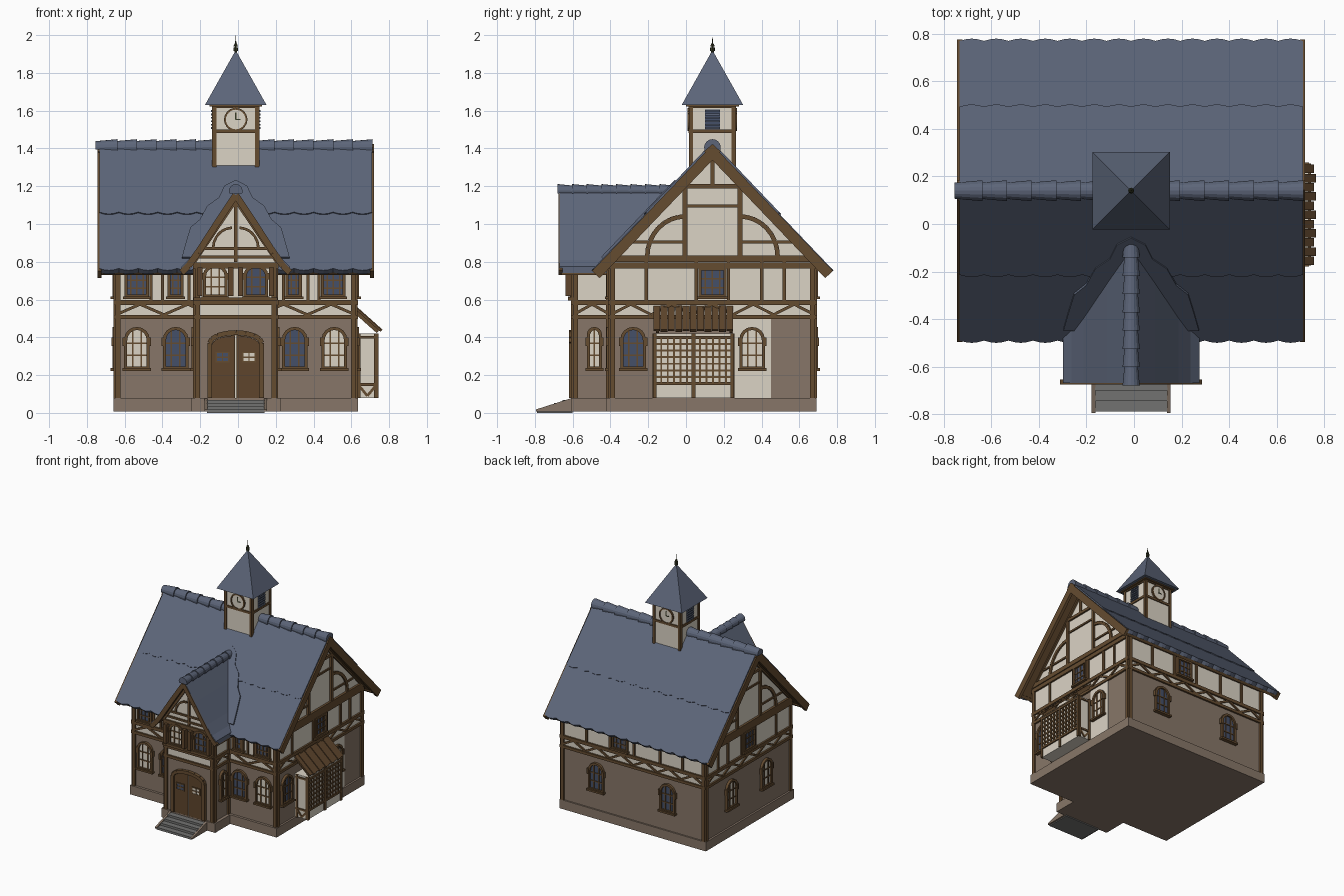
import bpy, bmesh, math
from mathutils import Vector, Matrix

if "Cube" in bpy.data.objects:
    bpy.data.objects.remove(bpy.data.objects["Cube"])

COL = {"slate": (.107, .130, .190), "stone": (.245, .183, .138), "plaster": (.71, .655, .56),
       "timber": (.130, .072, .030), "door_wood": (.112, .060, .025), "glass": (.060, .080, .140),
       "step_grey": (.17, .17, .165), "iron": (.04, .045, .02)}
MATS = {}
for k, c in COL.items():
    MATS[k] = bpy.data.materials.new(k.replace("_", " "))
    MATS[k].diffuse_color = (*c, 1)
C = -0.012          # centre line of the house
parts = {}          # (name, material) -> bmesh


def part(name, mat):
    return parts.setdefault((name, mat), bmesh.new())


def frame(o, u, v, n=None):
    u, v = Vector(u).normalized(), Vector(v).normalized()
    n = Vector(n) if n else u.cross(v)
    m = Matrix((u, v, n)).transposed().to_4x4()
    m.translation = Vector(o)
    return m


def poly(name, mat, M, pts, d0, d1):
    """Flat outline in a frame, extruded from depth d0 to d1."""
    bm = part(name, mat)
    a = [bm.verts.new(M @ Vector((p[0], p[1], d0))) for p in pts]
    b = [bm.verts.new(M @ Vector((p[0], p[1], d1))) for p in pts]
    bm.faces.new(a)
    bm.faces.new(b)
    for i in range(len(a)):
        j = (i + 1) % len(a)
        bm.faces.new((a[i], a[j], b[j], b[i]))


def rect(name, mat, M, u0, u1, v0, v1, d0, d1):
    poly(name, mat, M, [(u0, v0), (u1, v0), (u1, v1), (u0, v1)], d0, d1)


def bar(name, mat, M, a, b, w, d1, d0=-.005):
    a, b = Vector(a), Vector(b)
    t = (b - a).normalized() * w / 2
    s = Vector((-t.y, t.x))
    poly(name, mat, M, [a + s, a - s, b - s, b + s], d0, d1)


def path(name, mat, M, pts, w, d1, d0=-.005):
    for a, b in zip(pts, pts[1:]):
        bar(name, mat, M, a, b, w, d1, d0)


def arc(cx, cz, rx, rz, a0, a1, n=8):
    return [(cx + rx * math.cos(math.radians(a0 + (a1 - a0) * i / n)),
             cz + rz * math.sin(math.radians(a0 + (a1 - a0) * i / n))) for i in range(n + 1)]


def arch(u, z0, w, h, rise):
    return [(u - w / 2, z0)] + arc(u, z0 + h - rise, w / 2, rise, 180, 0) + [(u + w / 2, z0)]


def window(name, M, u, z0, w, h, pane="glass", rise=0, cols=2):
    """Framed window with panes, bars and sill."""
    f = .016
    out = arch(u, z0, w, h, rise) if rise else [(u - w/2, z0), (u - w/2, z0+h), (u + w/2, z0+h), (u + w/2, z0)]
    inn = [(u + (p[0] - u) * (1 - 2*f/w), z0 + f + (p[1] - z0) * (1 - 2*f/h)) for p in out]
    poly(name + "_panes", pane, M, inn, -.002, .006)
    for i in range(len(out)):
        j = (i + 1) % len(out)
        poly(name + "_frame", "timber", M, [out[i], out[j], inn[j], inn[i]], -.002, .02)
    for c in range(1, cols):
        x = u - w/2 + w * c / cols
        bar(name + "_frame", "timber", M, (x, z0 + f), (x, z0 + h - f), .008, .012)
    for r in (.33, .62):
        bar(name + "_frame", "timber", M, (u - w/2 + f, z0 + h*r), (u + w/2 - f, z0 + h*r), .008, .012)
    bar(name + "_frame", "timber", M, (u - w/2 - .008, z0), (u + w/2 + .008, z0), .014, .03)
    if rise:   # stepped blocks beside the arch
        for s in (-1, 1):
            rect(name + "_frame", "timber", M, u + s*(w/2 - .006), u + s*(w/2 + .008), z0 + h*.55, z0 + h*.75, 0, .024)


def zigzag(name, M, u0, u1, n):
    for i in range(n):
        a, b = u0 + (u1 - u0) * i / n, u0 + (u1 - u0) * (i + 1) / n
        bar(name, "timber", M, (a, .575 if i % 2 else .52), (b, .52 if i % 2 else .575), .015, .01)


X, Y, Z = (1, 0, 0), (0, 1, 0), (0, 0, 1)
FR = frame((0, -.40, 0), X, Z, (0, -1, 0))
BK = frame((0, .68, 0), X, Z, Y)
RT = frame((.62, 0, 0), Y, Z, X)
LF = frame((-.645, 0, 0), Y, Z, (-1, 0, 0))
PF = frame((0, -.595, 0), X, Z, (0, -1, 0))
PR = frame((.20, 0, 0), Y, Z, X)
PL = frame((-.225, 0, 0), Y, Z, (-1, 0, 0))
W = frame((0, 0, 0), X, Y)

# foundation, walls and gables
rect("foundation", "stone", W, -.66, .635, -.42, .692, .008, .08)
rect("foundation", "stone", W, -.25, .225, -.61, -.40, .008, .08)
rect("lower_wall", "stone", W, -.645, .62, -.40, .68, .075, .5)
rect("upper_wall", "plaster", W, -.645, .62, -.40, .68, .5, .80)
rect("porch_lower_wall", "stone", W, -.225, .20, -.595, -.39, .075, .5)
rect("porch_upper_wall", "plaster", W, -.225, .20, -.595, -.39, .5, .80)
poly("main_gable", "plaster", RT, [(-.40, .80), (-.40, .81), (.14, 1.37), (.68, .81), (.68, .80)], -1.265, 0)
poly("porch_gable", "plaster", PF, [(-.225, .80), (C, 1.13), (.20, .80)], -.35, 0)

# timber frame: beams, corner posts and zigzag braces on every wall
T = "timber"
spans = [("front", FR, -.645, .62, 10), ("back", BK, -.645, .62, 12), ("right", RT, -.40, .68, 10), ("left", LF, -.40, .68, 10),
         ("porch_front", PF, -.225, .20, 0), ("porch_right", PR, -.595, -.40, 2), ("porch_left", PL, -.595, -.40, 2)]
for nm, M, a, b, nz in spans:
    n = nm + "_timbers"
    for z, w in ((.507, .022), (.585, .026), (.78, .03)):
        bar(n, T, M, (a - .01, z), (b + .01, z), w, .014)
    for u in (a + .01, b - .01):
        bar(n, T, M, (u, .08), (u, .79), .026, .013)
    zigzag(n, M, a, b, nz)
for u in (-.46, -.40, -.26, .24, .37, .43):
    bar("front_timbers", T, FR, (u, .59), (u, .78), .016, .011)
for u in (-.45, -.25, -.02, .19, .40):
    bar("back_timbers", T, BK, (u, .59), (u, .78), .018, .011)
bar("porch_front_timbers", T, PF, (-.235, .603), (.21, .603), .014, .03)

# timbered end gables with curved braces
for nm, M in (("right", RT), ("left", LF)):
    n = nm + "_timbers"
    for u in (-.21, .055, .225, .40, .52):
        bar(n, T, M, (u, .59), (u, .80), .018, .011)
    bar(n, T, M, (-.40, .815), (.68, .815), .034, .018)
    bar(n, T, M, (-.03, 1.2), (.31, 1.2), .022, .014)
    bar(n, T, M, (.0, 1.095), (.28, 1.095), .014, .01)
    bar(n, T, M, (.14, 1.2), (.14, 1.36), .022, .012)
    path(n, T, M, [(-.41, .80), (.14, 1.365), (.69, .80)], .03, .016)
    for s in (-1, 1):
        bar(n, T, M, (.14 + s*.145, .82), (.14 + s*.145, 1.2), .026, .014)
        bar(n, T, M, (.14 + s*.145, .905), (.14 + s*.42, .905), .014, .01)
        path(n, T, M, arc(.14 + s*.145, .83, s*.20, .21, 90, 0), .024, .012)
    window(nm + "_gable_window", M, .14, .61, .15, .16, cols=4)

# porch gable timbers
n = "porch_front_timbers"
for z in (.825, .87):
    bar(n, T, PF, (-.21, z), (.185, z), .014, .012)
bar(n, T, PF, (C, .80), (C, 1.12), .018, .013)
path(n, T, PF, [(-.235, .80), (C, 1.13), (.21, .80)], .026, .014)
for s in (-1, 1):
    path(n, T, PF, arc(C + s*.02, .87, s*.10, .11, 90, 0, 5), .014, .012)

# windows on all walls
for u, p in ((-.535, "plaster"), (-.33, "glass"), (.30, "glass"), (.51, "plaster")):
    window("front_arched_window", FR, u, .23, .135, .225, p, .065, 3)
for u, w in ((-.535, .13), (-.33, .085), (.295, .085), (.505, .13)):
    window("front_upper_window", FR, u, .61, w, .15, cols=4 if w > .1 else 3)
for u in (-.32, .31):
    window("back_arched_window", BK, u, .23, .135, .225, "glass", .065, 3)
window("back_upper_window", BK, .10, .61, .14, .15, cols=4)
window("right_arched_window", RT, -.28, .23, .135, .225, "glass", .065, 3)
rect("right_plaster_panel", "plaster", RT, .25, .45, .08, .497, -.002, .005)
window("right_arched_window", RT, .35, .23, .135, .225, "plaster", .065, 3)
window("left_arched_window", LF, .36, .23, .135, .225, "plaster", .065, 3)
window("left_arched_window", LF, -.08, .23, .135, .225, "plaster", .065, 3)
for M in (PR, PL):
    window("porch_side_window", M, -.485, .23, .08, .225, "plaster", .04, 2)
for u, p in ((-.12, "plaster"), (.095, "glass")):
    window("porch_upper_window", PF, u, .61, .13, .175, p, .055, 3)
    for s in (-1, 1):
        rect("shutters", "door_wood", PF, u + s*.068, u + s*.095, .62, .77, .0, .042)

# double door with arched surround
d = arch(C, .08, .25, .33, .05)
poly("door_gap", "plaster", PF, d, 0, .006)
for s in (-1, 1):
    leaf = [(C + s*.005, .08), (C + s*.125, .08)] + arc(C, .36, s*.125, .05, 0, 87, 5)[:-1] + [(C + s*.005, .41)]
    poly("door_leaves", "door_wood", PF, leaf, 0, .014)
    c = C + s*.07
    rect("door_panes", "glass" if s < 0 else "plaster", PF, c - .033, c + .033, .27, .32, .012, .017)
    for k in (-.033, 0, .033):
        bar("door_trim", T, PF, (c + k, .27), (c + k, .32), .007, .02)
    for z in (.27, .295, .32):
        bar("door_trim", T, PF, (c - .036, z), (c + .036, z), .007, .02)
path("door_surround", T, PF, arch(C, .08, .275, .345, .055), .026, .024)

# front steps with sloping cheeks
for i in range(4):
    rect("steps", "step_grey", W, -.165, .14, -.79 + i*.045, -.60, 0, .018 + i*.017)
SIDE = frame((0, 0, 0), Y, Z, X)
for x in (-.178, .138):
    poly("step_cheeks", "stone", SIDE, [(-.795, .008), (-.60, .008), (-.60, .08), (-.795, .018)], x, x + .016)

# main roof: two scalloped slopes with an upper course, soffit and bargeboards
L, H = .927, .7225
TOP = (C, .14, 1.425)


def slope_outline(length, n=14, amp=.014):
    pts = [(H, 0), (-H, 0)]
    for i in range(n * 4 + 1):
        pts.append((-H + 2*H*i/(n*4), -(length - amp + amp * math.sin(math.pi * (i % 4) / 4))))
    return pts


for s, nm in ((1, "front"), (-1, "back")):
    M = frame(TOP, (s, 0, 0), (0, s*.64, .67))
    poly(nm + "_roof", "slate", M, slope_outline(L), -.03, 0)
    poly(nm + "_roof_upper_course", "slate", M, slope_outline(.52), -.002, .006)
    rect("soffit", T, M, -H, H, -L + .02, -.03, -.042, -.03)
    for e in (-1, 1):
        rect("bargeboards", T, M, e*(H - .012), e*(H + .01), -L, -.0, -.06, -.004)
    rect("eaves_board", T, M, -H, H, -L + .012, -L + .035, -.05, -.03)
    if s > 0:   # tile flashing where the porch roof meets the main roof
        side = [(.0, -.05), (.06, -.08), (.09, -.14), (.15, -.18), (.19, -.25), (.24, -.29), (.265, -.37), (.285, -.44)]
        pts = [(x, (y - .14) / .69) for x, y in side]
        poly("valley_tiles", "slate", M, pts + [(-x, v) for x, v in pts[:0:-1]], -.002, .012)

# porch roof: flared profile swept along y, with bargeboards
half = [(0, 1.185), (.10, 1.035), (.20, .88), (.25, .81), (.287, .775)]
prof = [(C - x, z) for x, z in half[::-1]] + [(C + x, z) for x, z in half[1:]]
inner = [(u, z - .035) for u, z in prof]
SW = frame((0, 0, 0), X, Z, (0, -1, 0))
poly("porch_roof", "slate", SW, prof + inner[::-1], .0, .67)
path("porch_bargeboards", T, SW, [(u, z - .032) for u, z in prof], .034, .676, .655)
poly("porch_roof_lining", T, SW, inner + [(u, z - .01) for u, z in inner[::-1]], .42, .66)


def ridge(name, start, axis, length, n, r):
    """Overlapping tapered half-round ridge tiles."""
    bm, ax = part(name, "slate"), Vector(axis)
    side = ax.cross(Vector(Z))
    for i in range(n):
        rings = []
        for t, k in ((0, .84), (1.12, 1.1)):
            o = Vector(start) + ax * length * (i + t) / n
            rings.append([bm.verts.new(o + side * p[0] * k + Vector(Z) * p[1] * k) for p in arc(0, 0, r, r, -20, 200, 10)])
        a, b = rings
        m = len(a)
        for j in range(m):
            bm.faces.new((a[j], a[(j+1) % m], b[(j+1) % m], b[j]))
        bm.faces.new(a)
        bm.faces.new(b)


ridge("main_ridge_tiles", (-.755, .14, 1.405), X, 1.455, 14, .04)
ridge("porch_ridge_tiles", (C, -.055, 1.175), (0, -1, 0), .615, 8, .033)

# clock tower
a = .118
rect("tower_walls", "plaster", W, C - a, C + a, .14 - a, .14 + a, 1.2, 1.64)
for s in (-1, 1):
    A = frame((C, .14 + s*a, 0), X, Z, (0, s, 0))
    E = frame((C + s*a, .14, 0), Y, Z, (s, 0, 0))
    for M in (A, E):
        for z in (1.49, 1.622):
            bar("tower_timbers", T, M, (-a, z), (a, z), .018, .008)
        for u in (-a + .006, a - .006):
            bar("tower_timbers", T, M, (u, 1.2), (u, 1.63), .02, .007)
    # clock face and hands
    poly("clock_face", "plaster", A, arc(0, 1.553, .055, .055, 0, 345, 23), 0, .008)
    path("clock_ring", T, A, arc(0, 1.553, .057, .057, 0, 360, 24), .010, .013)
    path("clock_hands", "iron", A, [(0, 1.59), (0, 1.553), (-s*.026, 1.553)], .006, .011)
    # louvred opening
    rect("louvre_panel", "glass", E, -.04, .04, 1.50, 1.605, 0, .004)
    for i in range(6):
        bar("louvre_slats", "slate", E, (-.04, 1.508 + i*.018), (.04, 1.508 + i*.018), .009, .012)
r = .163
bm = part("tower_roof", "slate")
q = [bm.verts.new((C + x*r, .14 + y*r, 1.63)) for x, y in ((-1, -1), (1, -1), (1, 1), (-1, 1))]
tip = bm.verts.new((C, .14, 1.92))
bm.faces.new(q)
for i in range(4):
    bm.faces.new((q[i], q[(i+1) % 4], tip))
rect("tower_eaves", T, W, C - .14, C + .14, 0, .28, 1.622, 1.634)
for z, r1, r2, h in ((1.94, .010, .0, .12), (1.925, .013, .013, .02), (1.948, .012, .006, .016)):
    bmesh.ops.create_cone(part("finial", "iron"), cap_ends=True, segments=8, radius1=r1, radius2=r2, depth=h,
                          matrix=Matrix.Translation((C, .14, z)))

# side bay with lattice and plank awning
rect("side_bay", "plaster", W, .61, .735, -.17, .25, .08, .42)
BR = frame((.735, 0, 0), Y, Z, X)
for u in (-.165, .04, .245):
    bar("bay_frame", T, BR, (u, .08), (u, .42), .02, .01)
for z in (.155, .40):
    bar("bay_frame", T, BR, (-.17, z), (.25, z), .016, .01)
for i in range(1, 12):
    u = -.165 + .41 * i / 12
    bar("bay_lattice", T, BR, (u, .155), (u, .40), .010, .007)
for i in range(1, 7):
    bar("bay_lattice", T, BR, (-.17, .155 + .035*i), (.25, .155 + .035*i), .010, .007)
for y, s in ((-.17, -1), (.25, 1)):
    M = frame((0, y, 0), X, Z, (0, s, 0))
    for u in (.64, .728):
        bar("bay_frame", T, M, (u, .08), (u, .42), .018, .008)
    for z in (.15, .40):
        bar("bay_frame", T, M, (.63, z), (.735, z), .014, .008)
    path("bay_frame", T, M, [(.64, .145), (.685, .09), (.73, .145)], .014, .007)
AW = frame((.62, .04, .565), Y, (-.14, 0, .125))
for i in range(11):
    u = -.213 + i * .0387
    rect("awning_planks", "door_wood", AW, u, u + .036, -.185 - .006*(i % 2), 0, -.012, .004*(i % 2))
for u in (-.20, .19):
    rect("awning_rafters", T, AW, u, u + .016, -.18, 0, -.03, -.01)

# turn every collected part into an object
for (name, mat), bm in parts.items():
    bmesh.ops.recalc_face_normals(bm, faces=bm.faces)
    me = bpy.data.meshes.new(name)
    bm.to_mesh(me)
    bm.free()
    me.materials.append(MATS[mat])
    ob = bpy.data.objects.new(name, me)
    bpy.context.collection.objects.link(ob)

for m in bpy.data.materials:
    if m.users and not m.is_grease_pencil:
        m.use_nodes = True
        m.node_tree.nodes["Principled BSDF"].inputs["Base Color"].default_value = m.diffuse_color
